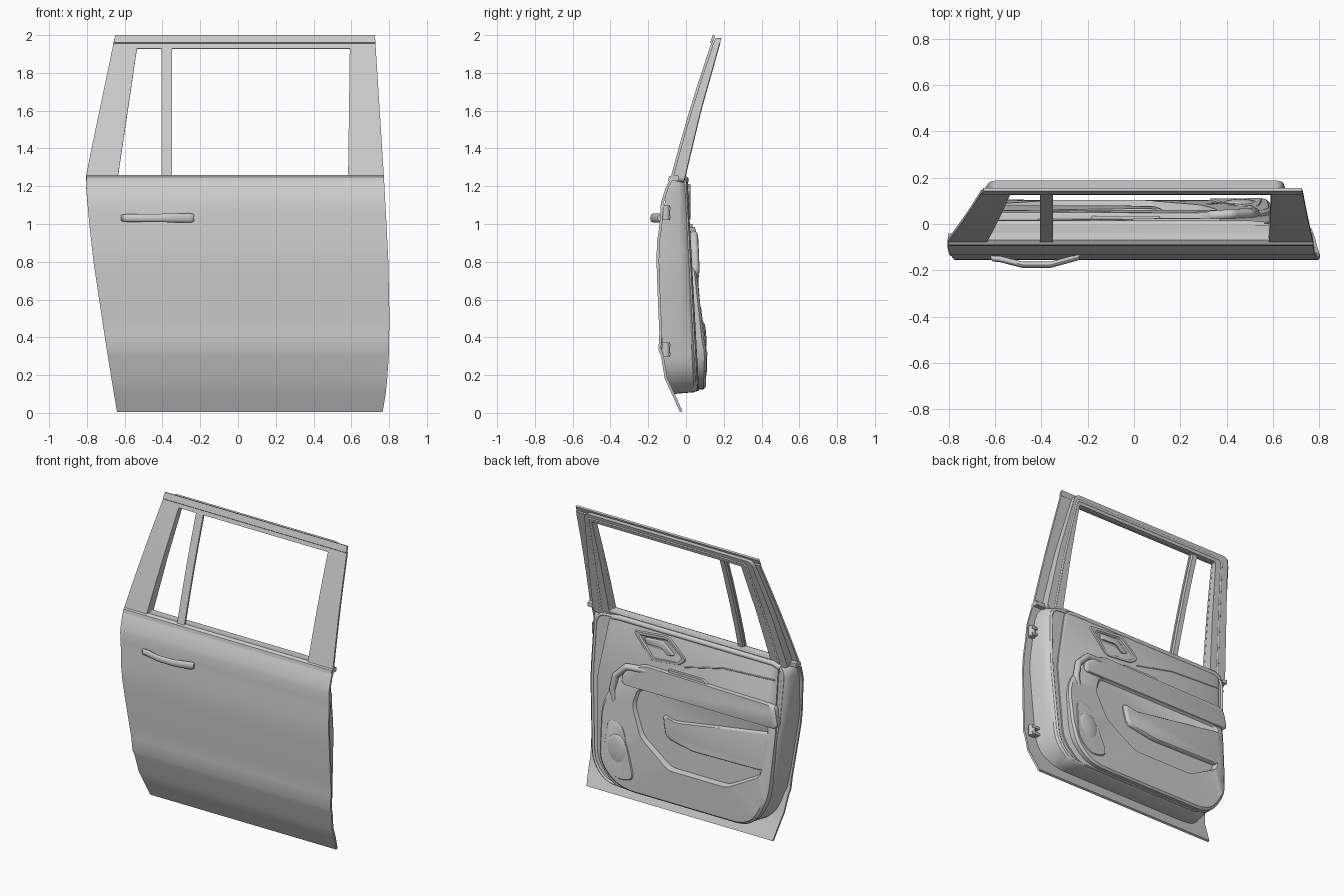
import bpy, bmesh, math
from mathutils import Vector

if "Cube" in bpy.data.objects:
    bpy.data.objects.remove(bpy.data.objects["Cube"])


def interp(t, table):
    if t <= table[0][0]:
        return table[0][1]
    for (a, u), (b, v) in zip(table, table[1:]):
        if t <= b:
            return u + (v - u) * (t - a) / (b - a)
    return table[-1][1]


def finish(ob, angle=35):
    bpy.ops.object.select_all(action='DESELECT')
    ob.select_set(True)
    bpy.context.view_layer.objects.active = ob
    bpy.ops.object.convert(target='MESH')
    bpy.ops.object.shade_smooth_by_angle(angle=math.radians(angle))
    return ob


def add_mesh(name, verts, faces, recalc=True):
    me = bpy.data.meshes.new(name)
    me.from_pydata(verts, [], faces)
    if recalc:
        bm = bmesh.new()
        bm.from_mesh(me)
        bmesh.ops.recalc_face_normals(bm, faces=bm.faces)
        bm.to_mesh(me)
        bm.free()
    ob = bpy.data.objects.new(name, me)
    bpy.context.collection.objects.link(ob)
    return ob


def loft(name, rings, closed=False):
    n, m = len(rings[0]), len(rings)
    verts = [p for r in rings for p in r]
    faces = []
    for i in range(m if closed else m - 1):
        a, b = i * n, (i + 1) % m * n
        faces += [(a + j, a + (j + 1) % n, b + (j + 1) % n, b + j) for j in range(n)]
    if not closed:
        faces += [tuple(range(n)), tuple(range((m - 1) * n, m * n))]
    return finish(add_mesh(name, verts, faces))


def rounded(pts, r, k=5):
    """Polygon in x, z with rounded corners."""
    out = []
    pts = [Vector(p) for p in pts]
    for i, c in enumerate(pts):
        a, b = pts[i - 1] - c, pts[(i + 1) % len(pts)] - c
        p = c + a.normalized() * min(r, a.length * .45)
        q = c + b.normalized() * min(r, b.length * .45)
        for s in range(k + 1):
            t = s / k
            out.append(p * (1 - t) ** 2 + c * 2 * t * (1 - t) + q * t * t)
    return out


def ring(poly, y, sx=1, sz=1, centre=None):
    """Place an outline at depth y (number or function of z), scaled about a centre."""
    c = Vector(centre) if centre else sum(poly, Vector((0, 0))) / len(poly)
    out = []
    for p in poly:
        x, z = c.x + (p.x - c.x) * sx, c.y + (p.y - c.y) * sz
        out.append((x, y(z) if callable(y) else y, z))
    return out


def pad(name, pts, r, y0, y1, shrink=.95, edge=.3):
    """Raised pad with a softened rim."""
    p = rounded(pts, r)
    mid = lambda z: y1(z) - (y1(z) - y0(z)) * edge
    return loft(name, [ring(p, y0), ring(p, mid),
                       ring(p, lambda z: (y1(z) * 3 + mid(z)) / 4, (1 + shrink) / 2, (1 + shrink) / 2),
                       ring(p, y1, shrink, shrink)])


def tube(name, pts, radius, cyclic=False, smooth=False):
    cu = bpy.data.curves.new(name, 'CURVE')
    cu.dimensions = '3D'
    cu.bevel_depth, cu.bevel_resolution, cu.use_fill_caps = radius, 3, True
    if smooth:
        sp = cu.splines.new('NURBS')
        sp.order_u, sp.use_endpoint_u = 3, True
    else:
        sp = cu.splines.new('POLY')
    sp.points.add(len(pts) - 1)
    for p, co in zip(sp.points, pts):
        p.co = (*co, 1)
    sp.use_cyclic_u = cyclic
    ob = bpy.data.objects.new(name, cu)
    bpy.context.collection.objects.link(ob)
    return finish(ob, 50)


# Main profiles, all as functions of height
LEFT = [(0, -.64), (.2, -.673), (.4, -.705), (.8, -.765), (1, -.787), (1.2, -.805), (1.26, -.804), (1.45, -.765), (2, -.65)]
RIGHT = [(0, .765), (.1, .782), (.25, .797), (.5, .802), (.8, .796), (1, .786), (1.24, .773), (2, .725)]
BODY = [(0, -.03), (.1, -.075), (.18, -.112), (.3, -.132), (.335, -.146), (.42, -.141), (.65, -.151), (.8, -.156),
        (.9, -.154), (1, -.14), (1.11, -.133), (1.14, -.125), (1.21, -.1), (1.235, -.084)]
frame_y = lambda z: -.08 + .26 * (z - 1.25) + .06 * (z - 1.25) ** 2
skin_y = lambda z: interp(z, BODY) if z < 1.24 else frame_y(z)
depth = lambda z: interp(z, [(1.25, .075), (1.985, .044)])
inner_y = lambda z: .055 - .055 * (z - .1)
trim_y = lambda z: inner_y(z) + .015
lower_y = lambda z: interp(z, [(.12, .104), (.32, .11), (.37, .098), (.78, .052), (.95, .028)])

# Outer skin, window frame and divider as one sheet with two openings
rows = sorted({z for z, _ in BODY} | {.004, .5, .57, .73, 1.05, 1.255, 1.35, 1.45, 1.6, 1.75, 1.93, 1.955, 1.96, 2} - {0})
rows = [z for z in rows if z > 0]
verts, faces = [], []
for z in rows:
    lo = interp(z, [(1.255, -.635), (1.93, -.535)])
    hi = interp(z, [(1.255, .583), (1.93, .592)])
    step = .007 if z >= 1.96 else 0
    verts += [(x, skin_y(z) - step, z) for x in (interp(z, LEFT), lo, -.405, -.35, hi, interp(z, RIGHT))]
for i, z in enumerate(rows[:-1]):
    for j in range(5):
        if 1.25 < z < 1.92 and j in (1, 3):
            continue
        faces.append((i * 6 + j, i * 6 + j + 1, i * 6 + j + 7, i * 6 + j + 6))
skin = add_mesh("outer_skin", verts, faces, False)
sol = skin.modifiers.new("thickness", 'SOLIDIFY')
sol.thickness, sol.offset = .014, -1
finish(skin, 40)

# Belt moulding along the bottom of the window
belt = [(-.095, 1.228), (-.09, 1.25), (-.07, 1.26), (-.04, 1.255), (-.04, 1.228)]
loft("belt_moulding", [[(x, y, z) for y, z in belt] for x in (-.803, .772)])

# Inner window frame ring
outer = rounded([(-.765, 1.22), (-.70, 1.6), (-.62, 1.985), (.64, 1.985), (.685, 1.6), (.71, 1.22)], .035)
inner = rounded([(-.635, 1.255), (-.585, 1.6), (-.535, 1.93), (.592, 1.93), (.588, 1.6), (.583, 1.255)], .01)
front = lambda z: frame_y(z) + .012
back = lambda z: frame_y(z) + depth(z)
loft("inner_window_frame", [ring(outer, front), ring(outer, back), ring(inner, back), ring(inner, front)], True)
seal = [((a.x + b.x) / 2, back((a.y + b.y) / 2) - .007, (a.y + b.y) / 2) for a, b in zip(outer, inner)]
tube("window_seal", seal, .010, True)

# Divider bar backing
loft("window_divider", [[(x, frame_y(z) + d, z) for x, d in ((-.402, .008), (-.353, .008), (-.36, .03), (-.395, .03))]
                        for z in (1.22, 1.4, 1.6, 1.8, 1.95)])

# Inner door shell
shell = rounded([(-.785, 1.25), (-.765, .9), (-.69, .4), (-.62, .18), (-.52, .1), (.60, .1), (.71, .22),
                 (.745, .8), (.73, 1.25)], .09)
C = (0, .7)
loft("door_shell", [ring(shell, lambda z: skin_y(z) + .012, centre=C), ring(shell, -.035, .985, .995, C),
                    ring(shell, lambda z: inner_y(z) - .012, .965, .985, C), ring(shell, inner_y, .945, .975, C)])
tube("door_seal", ring(shell, inner_y, .935, .962, C), .009, True)

# Trim base with squarer top, and sill roll
base = rounded([(-.70, 1.25), (-.69, .85), (-.64, .4), (-.50, .115), (.50, .115), (.63, .26), (.655, .8), (.57, 1.25)], .07)
loft("trim_base", [ring(base, inner_y), ring(base, lambda z: trim_y(z) - .005), ring(base, trim_y, .985, .99)])
tube("trim_sill", [(-.71, -.008, 1.215), (-.66, -.003, 1.235), (.5, -.003, 1.235), (.56, -.008, 1.225)], .018)
tube("trim_seam", [(-.68, .012, 1.13), (-.3, .013, 1.11), (.0, .016, 1.04)], .005)

# Lower trim panel with recessed pocket
low = rounded([(-.71, .90), (-.68, .32), (-.56, .125), (.44, .125), (.585, .26), (.60, .68), (.40, .95)], .12)
rec = rounded([(-.66, .82), (-.62, .48), (-.38, .35), (.07, .35), (.29, .51), (.365, .70), (.33, .82)], .04)
loft("lower_trim_panel", [ring(low, inner_y), ring(low, lambda z: lower_y(z) - .012), ring(low, lower_y, .975, .965),
                          ring(rec, lower_y), ring(rec, lambda z: inner_y(z) + .020, .97, .97)])

# Armrests
pad("armrest_bar", [(.30, .985), (-.70, .97), (-.73, .82), (.46, .82), (.44, .90)], .04,
    inner_y, lambda z: .06 - .012 * max(0, (z - .93) / .05), .97, .25)
pad("lower_armrest", [(.14, .70), (.06, .67), (-.685, .785), (-.66, .52), (-.1, .51), (.11, .55)], .04,
    inner_y, lambda z: .082 - .09 * (z - .5), .93, .35)

# Pull handle, speaker and its surround
tube("pull_handle", [(.26, .03, .95), (.42, .042, .94), (.50, .046, .86), (.52, .05, .76), (.50, .04, .66)], .022, smooth=True)
pad("speaker_surround", [(.54, .58), (.42, .56), (.31, .21), (.45, .18), (.56, .28)], .06,
    inner_y, lambda z: lower_y(z) + .003, .94)
bpy.ops.mesh.primitive_uv_sphere_add(segments=32, ring_count=16, location=(.46, .088, .38))
speaker = bpy.context.object
speaker.name, speaker.scale = "speaker", (.078, .02, .105)
finish(speaker)

# Inner release handle: bezel ring, cup and lever
bez = rounded([(.39, 1.19), (.12, 1.215), (-.02, 1.09), (.04, 1.04), (.25, 1.02)], .03)
loft("release_bezel", [ring(bez, -.01), ring(bez, trim_y), ring(bez, .023, .97, .97), ring(bez, .023, .84, .8),
                       ring(bez, .0145, .78, .72)])
pad("release_lever", [(.30, 1.165), (.16, 1.175), (.07, 1.10), (.12, 1.085), (.17, 1.13), (.29, 1.125)], .015,
    lambda z: .005, lambda z: .025, .9)
pad("switch_panel", [(.12, 1.00), (-.16, 1.0), (-.20, .965), (.10, .965)], .02, lambda z: .0, lambda z: .035, .95)

# Outside pull handle swept along x
path = [(-.62, -.138, .014), (-.61, -.148, .019), (-.575, -.152, .021), (-.48, -.176, .021), (-.36, -.176, .023),
        (-.265, -.15, .025), (-.245, -.145, .024), (-.233, -.137, .018)]
loft("outer_handle", [[(x, y + .0135 * math.cos(a), 1.032 + h * math.sin(a))
                       for a in [k * math.tau / 16 for k in range(16)]] for x, y, h in path])

# Hinges on the right edge
for z in (1.06, .335):
    bpy.ops.mesh.primitive_cylinder_add(vertices=20, radius=.022, depth=.075, location=(.757, -.107, z))
    bpy.context.object.name = "hinge_pin"
    finish(bpy.context.object)
    for dz in (-.022, .022):
        bpy.ops.mesh.primitive_cube_add(size=1, location=(.735, -.108, z + dz))
        leaf = bpy.context.object
        leaf.name, leaf.scale = "hinge_leaf", (.07, .05, .016)
        finish(leaf)
